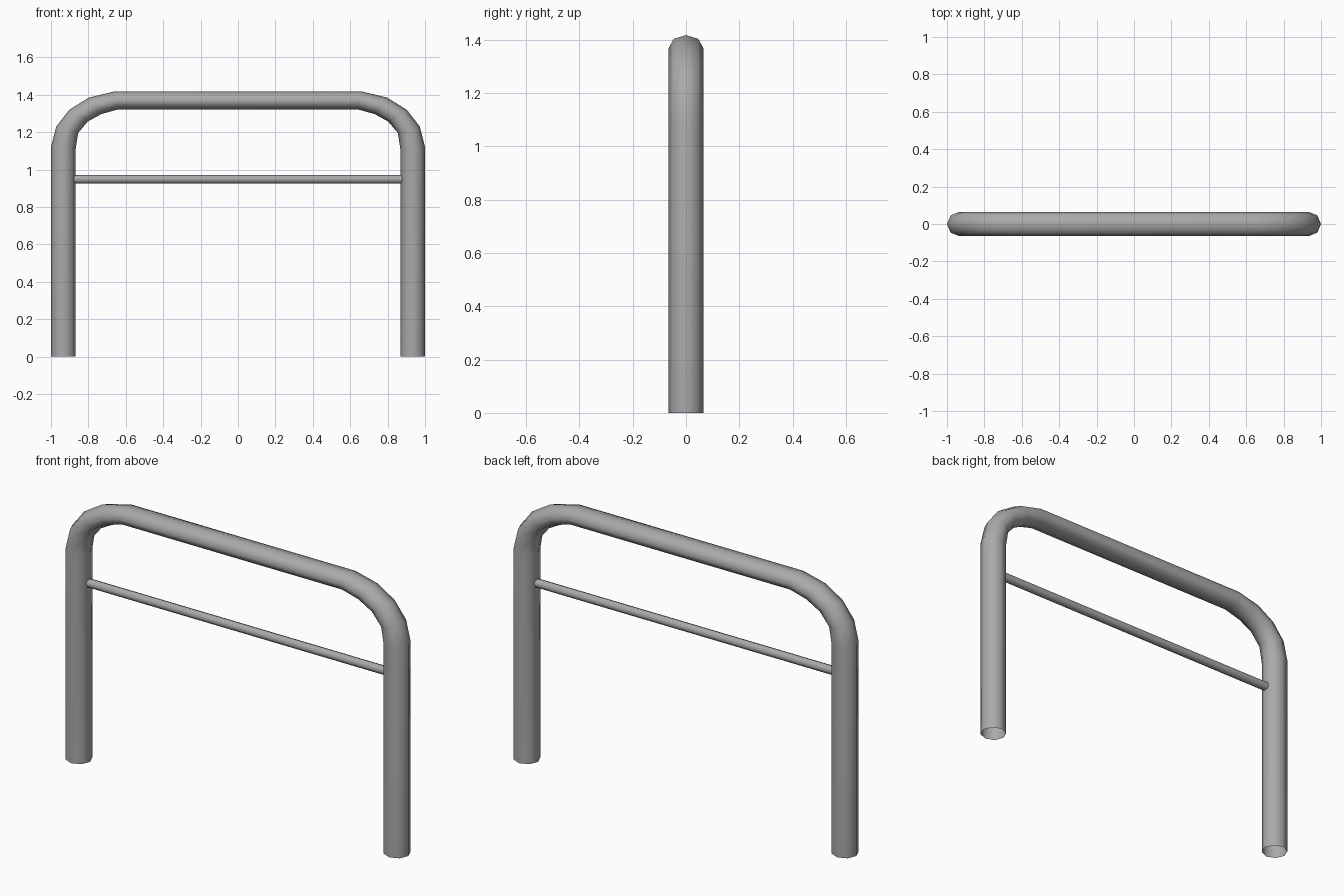
import bpy, bmesh
from math import cos, sin, pi, radians
from mathutils import Vector

cube = bpy.data.objects.get("Cube")
if cube:
    bpy.data.objects.remove(cube)

SIDES = 8
DEPTH = 0.065

steel = bpy.data.materials.new("grey_steel")
steel.use_nodes = True
colour = (0.4, 0.4, 0.4, 1)
steel.diffuse_color = colour
steel.node_tree.nodes["Principled BSDF"].inputs["Base Color"].default_value = colour


def tube(name, sections, depth):
    """Sweep an open tube; each section is its outer and inner point in the xz plane."""
    bm = bmesh.new()
    rings = []
    for outer, inner in sections:
        a = Vector((outer[0], 0, outer[1]))
        b = Vector((inner[0], 0, inner[1]))
        mid, half = (a + b) / 2, (a - b) / 2
        angles = [2 * pi * i / SIDES for i in range(SIDES)]
        rings.append([bm.verts.new(mid + half * cos(t) + Vector((0, depth * sin(t), 0)))
                      for t in angles])
    for r, s in zip(rings, rings[1:]):
        for i in range(SIDES):
            j = (i + 1) % SIDES
            bm.faces.new((r[i], r[j], s[j], s[i]))
    bmesh.ops.recalc_face_normals(bm, faces=bm.faces)
    # Make sure the open tube faces outward
    bm.normal_update()
    first = bm.faces[:][0]
    centre = sum((v.co for r in rings[:2] for v in r), Vector()) / (2 * SIDES)
    if first.normal.dot(first.calc_center_median() - centre) < 0:
        bmesh.ops.reverse_faces(bm, faces=bm.faces)
    mesh = bpy.data.meshes.new(name)
    bm.to_mesh(mesh)
    bm.free()
    mesh.materials.append(steel)
    obj = bpy.data.objects.new(name, mesh)
    bpy.context.collection.objects.link(obj)
    bpy.ops.object.select_all(action='DESELECT')
    obj.select_set(True)
    bpy.context.view_layer.objects.active = obj
    bpy.ops.object.shade_smooth_by_angle(angle=radians(60))
    return obj


# Bent hoop: left leg and bend, mirrored for the right
left = [((1, 0), (0.868, 0)),
        ((1, 1.12), (0.868, 1.11)),
        ((0.972, 1.23), (0.855, 1.195)),
        ((0.902, 1.32), (0.803, 1.257)),
        ((0.797, 1.385), (0.73, 1.297)),
        ((0.66, 1.418), (0.64, 1.322))]
right = [((-a[0], a[1]), (-b[0], b[1])) for a, b in reversed(left)]
tube("bent_hoop", left + right, DEPTH)

# Thin cross rail between the legs
tube("cross_rail", [((x, 0.971), (x, 0.925)) for x in (0.876, -0.876)], 0.023)
